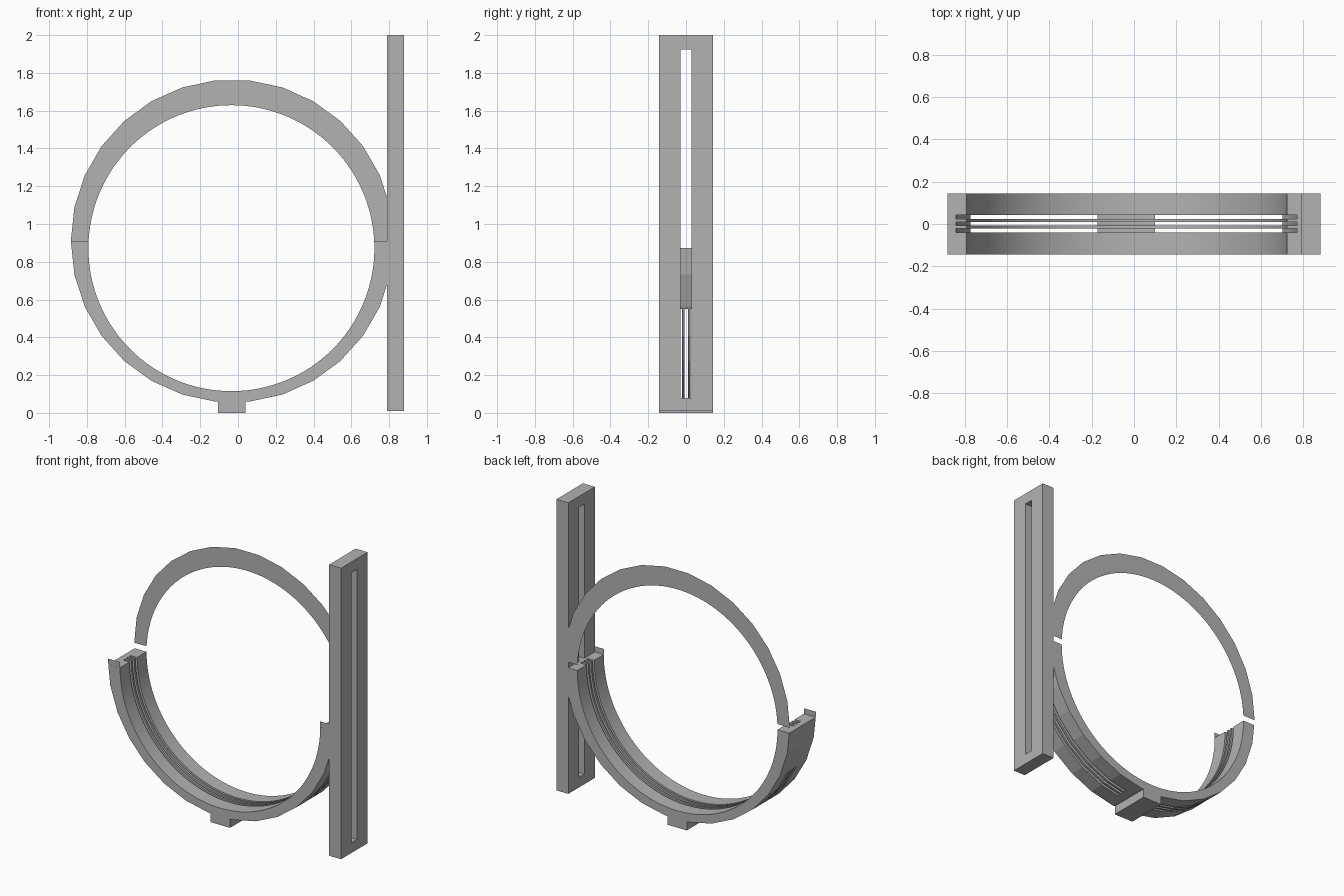
import bpy, bmesh
from math import sin, cos, pi, radians, asin

if "Cube" in bpy.data.objects:
    bpy.data.objects.remove(bpy.data.objects["Cube"], do_unlink=True)

grey = bpy.data.materials.new("plain grey")
grey.use_nodes = True
grey.diffuse_color = (0.45, 0.45, 0.45, 1)
grey.node_tree.nodes["Principled BSDF"].inputs["Base Color"].default_value = (0.45, 0.45, 0.45, 1)

# Shared dimensions
HALF = 0.143                          # half depth of every part
OX, OZ, OR = -0.03, 0.91, 0.855       # faceted outer rim
IX, IZ, IR = -0.035, 0.872, 0.757     # smooth inner bore
GROOVE_R = 0.805


def extrude(name, outline, y0, y1=None):
    """Face from an (x, z) outline at y0, extruded to y1 when given."""
    bm = bmesh.new()
    face = bm.faces.new([bm.verts.new((x, y0, z)) for x, z in outline])
    if y1 is not None:
        res = bmesh.ops.extrude_face_region(bm, geom=[face], use_keep_orig=True)
        verts = [g for g in res["geom"] if isinstance(g, bmesh.types.BMVert)]
        bmesh.ops.translate(bm, verts=verts, vec=(0, y1 - y0, 0))
        bmesh.ops.recalc_face_normals(bm, faces=bm.faces)
    mesh = bpy.data.meshes.new(name)
    bm.to_mesh(mesh)
    bm.free()
    mesh.materials.append(grey)
    obj = bpy.data.objects.new(name, mesh)
    bpy.context.scene.collection.objects.link(obj)
    return obj


def box(name, x0, x1, y0, y1, z0, z1):
    return extrude(name, [(x0, z0), (x1, z0), (x1, z1), (x0, z1)], y0, y1)


def arc(cx, cz, r, a0, a1, steps):
    return [(cx + r * cos(a0 + (a1 - a0) * i / steps),
             cz + r * sin(a0 + (a1 - a0) * i / steps)) for i in range(steps + 1)]


def cut(obj, cutter):
    mod = obj.modifiers.new("cut", "BOOLEAN")
    mod.operation, mod.solver, mod.object = "DIFFERENCE", "EXACT", cutter
    bpy.context.view_layer.objects.active = obj
    bpy.ops.object.modifier_apply(modifier=mod.name)
    bpy.data.objects.remove(cutter, do_unlink=True)


def smooth(obj):
    bpy.ops.object.select_all(action="DESELECT")
    obj.select_set(True)
    bpy.context.view_layer.objects.active = obj
    bpy.ops.object.shade_smooth_by_angle(angle=radians(8))


# Lower half ring: faceted outside, round inside
rim_x = 0.851
outer = arc(OX, OZ, OR, radians(192), radians(348), 13)
inner = arc(IX, IZ, IR, 2 * pi, pi, 64)
cradle = extrude("lower_half_ring",
                 [(OX - rim_x, IZ)] + outer + [(OX + rim_x, IZ)] + inner, -HALF, HALF)

# Three inner grooves that break through the outside as slits beside the foot
for y in (-0.031, 0.001, 0.033):
    y0, y1 = y - 0.009, y + 0.009
    cut(cradle, extrude("groove_cutter", arc(IX, IZ, GROOVE_R, 0, 2 * pi, 128)[:-1], y0, y1))
    cut(cradle, box("slit_cutter_right", -1, -0.172, y0, y1, -0.1, 0.55))
    cut(cradle, box("slit_cutter_left", 0.10, 1, y0, y1, -0.1, 0.55))
smooth(cradle)

# Foot under the ring
box("foot", -0.106, 0.04, -HALF, HALF, 0, 0.064)

# Thin upper half ring on the back plane
tilt = asin((OZ - IZ) / IR)
extrude("upper_back_ring",
        arc(OX, OZ, OR, 0, pi, 15) + arc(IX, IZ, IR, pi - tilt, tilt, 64), HALF - 0.0005)

# Thin tabs rising above the ring ends on the front plane
for name, side in (("right_front_tab", -1), ("left_front_tab", 1)):
    extrude(name, [(OX + side * rim_x, IZ), (OX + side * OR, OZ),
                   (IX + side * IR * cos(tilt), OZ), (IX + side * IR, IZ)], -HALF + 0.0005)

# Upright slotted bar
bar = box("slotted_bar", 0.79, 0.88, -HALF, HALF, 0.01, 2.0)
cut(bar, box("bar_slot_cutter", 0.7, 1, -0.03, 0.03, 0.08, 1.925))
